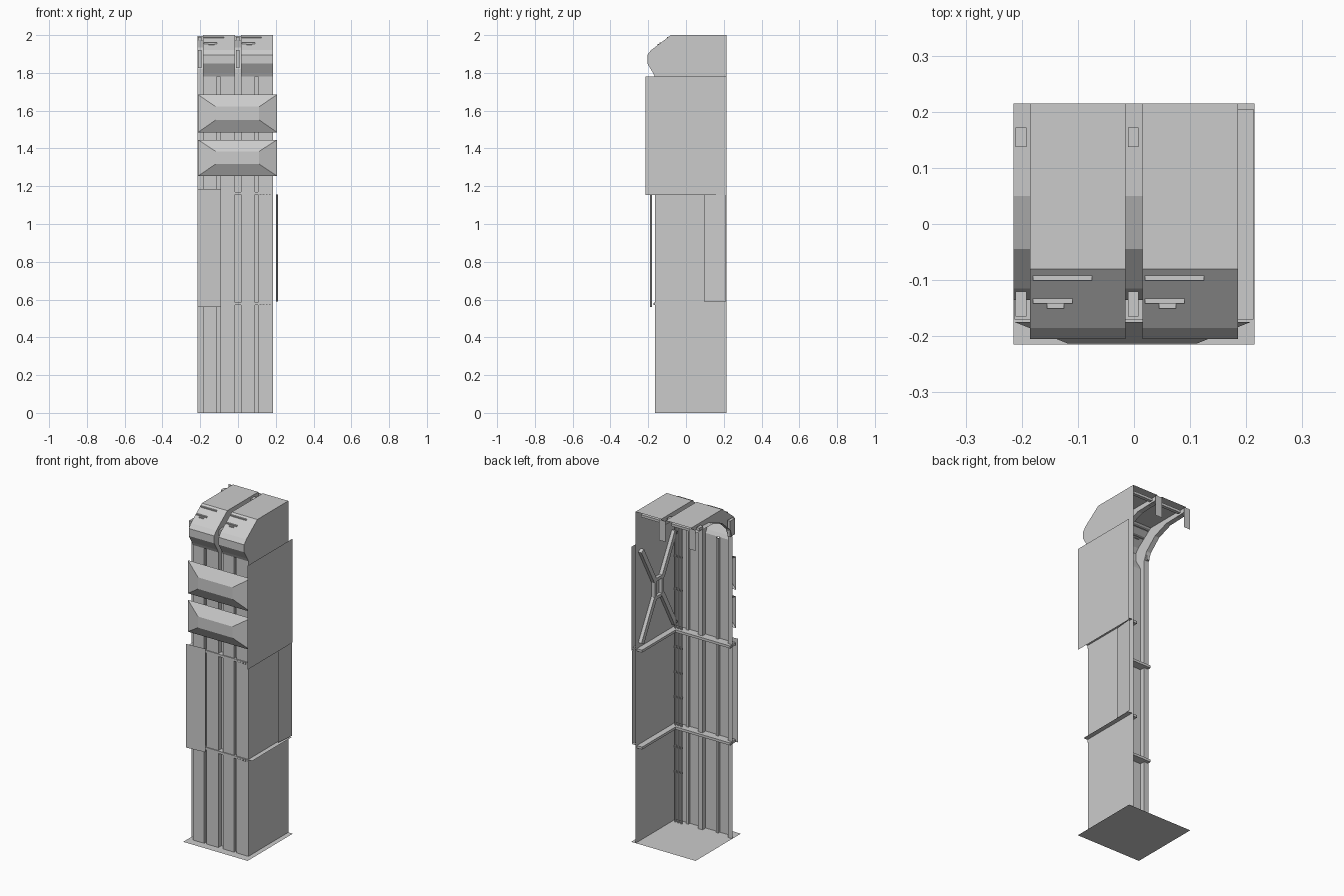
import bpy, bmesh, math
from mathutils import Vector

if "Cube" in bpy.data.objects:
    bpy.data.objects.remove(bpy.data.objects["Cube"])

def make(name, verts, faces):
    me = bpy.data.meshes.new(name)
    me.from_pydata(verts, [], faces)
    me.update()
    ob = bpy.data.objects.new(name, me)
    bpy.context.collection.objects.link(ob)
    return ob

def sheet(name, pts):
    # one flat polygon
    return make(name, pts, [tuple(range(len(pts)))])

def sweep(name, a, b):
    # surface between two matching open polylines
    n = len(a)
    return make(name, list(a) + list(b), [(i, i + 1, n + i + 1, n + i) for i in range(n - 1)])

def box(name, x0, x1, y0, y1, z0, z1):
    v = [(x, y, z) for z in (z0, z1) for x, y in ((x0, y0), (x1, y0), (x1, y1), (x0, y1))]
    return make(name, v, [(3, 2, 1, 0), (4, 5, 6, 7)] +
                [(i, (i + 1) % 4, 4 + (i + 1) % 4, 4 + i) for i in range(4)])

def side_beam(name, p, q, w, x0, x1):
    # flat bar in the y-z plane from p to q
    p, q = Vector(p), Vector(q)
    d = (q - p).normalized() * w / 2
    n = Vector((-d.y, d.x))
    ring = [p + n, q + n, q - n, p - n]
    v = [(x, c.x, c.y) for x in (x0, x1) for c in ring]
    return make(name, v, [(3, 2, 1, 0), (4, 5, 6, 7)] +
                [(i, (i + 1) % 4, 4 + (i + 1) % 4, 4 + i) for i in range(4)])

def pipe(name, x, y, r, z0, z1):
    bpy.ops.mesh.primitive_cylinder_add(vertices=8, radius=r, depth=z1 - z0,
                                        location=(x, y, (z0 + z1) / 2))
    bpy.context.object.name = name

# base plate
sheet("base_plate", [(-.215, -.215, 0), (.215, -.215, 0), (.215, .215, 0), (-.215, .215, 0)])

# front wall with recessed vertical channels
WIDE, NARROW, FACE = -.135, -.15, -.165
plan = [(-.215, WIDE), (-.185, WIDE), (-.185, FACE), (-.11, FACE), (-.11, NARROW), (-.095, NARROW),
        (-.095, FACE), (-.015, FACE), (-.015, WIDE), (.015, WIDE), (.015, FACE), (.09, FACE),
        (.09, NARROW), (.105, NARROW), (.105, FACE), (.185, FACE)]
sweep("front_wall", [(x, y, 0) for x, y in plan], [(x, y, 1.78) for x, y in plan])

# overhanging head profile and the inner channel arch (y, z)
head = [(-.165, 1.78), (-.175, 1.80), (-.205, 1.85), (-.205, 1.895), (-.185, 1.92), (-.08, 2.0), (.215, 2.0)]
arch = [(WIDE, 1.78), (WIDE, 1.82), (-.115, 1.87), (-.045, 1.935), (.05, 1.97), (.215, 1.975)]

# right wall
sheet("right_wall", [(.185, -.165, 0), (.185, .215, 0)] + [(.185, y, z) for y, z in reversed(head)])

# head panels, trim and side cheeks
for x0, x1 in ((-.185, -.015), (.015, .185)):
    sweep("head_panel", [(x0, y, z) for y, z in head], [(x1, y, z) for y, z in head])
    for zz, a, b in ((1.957, .005, .075), (1.988, .005, .11), (1.95, .03, .06)):
        yy = -.185 + (zz - 1.92) / .08 * .105
        box("head_slot_trim", x0 + a, x0 + b, yy - .005, yy + .005, zz - .003, zz + .003)
    box("roof_inner_rail", x0 + .02, x1 - .02, .175, .195, 1.965, 1.98)
for x in (-.185, -.015, .015):
    sheet("head_cheek", [(x, y, z) for y, z in head + arch[::-1]])

# arched channels with clips and rear drop plates
for x0, x1 in ((-.215, -.185), (-.015, .015)):
    sweep("channel_arch", [(x0, y, z) for y, z in arch], [(x1, y, z) for y, z in arch])
    box("front_clip", x0 + .004, x0 + .023, -.165, -.12, 1.825, 1.92)
    box("roof_clip", x0 + .004, x0 + .023, .137, .172, 1.97, 1.99)
    sheet("rear_drop_plate", [(x0, .215, 1.87), (x1 + .015, .215, 1.87), (x1 + .015, .215, 1.995), (x0, .215, 1.995)])

# two faceted signs on the front
for zc, h in ((1.585, .1), (1.35, .096)):
    o = [(-.212, -.175, zc - h), (.207, -.175, zc - h), (.207, -.175, zc + h), (-.212, -.175, zc + h)]
    i = [(-.118, -.213, zc - h * .34), (.112, -.213, zc - h * .34),
         (.112, -.213, zc + h * .36), (-.118, -.213, zc + h * .36)]
    make("front_sign", o + i, [(4, 5, 6, 7)] + [(k, (k + 1) % 4, 4 + (k + 1) % 4, 4 + k) for k in range(4)])

# flat hanging boards
sheet("upper_side_board", [(.214, -.215, 1.153), (.214, .215, 1.153), (.214, .215, 1.78), (.214, -.215, 1.78)])
sheet("lower_side_board", [(.2, .095, .59), (.211, .213, .59), (.211, .213, 1.155), (.2, .095, 1.155)])
sheet("front_board", [(-.215, -.19, .56), (-.09, -.18, .56), (-.09, -.18, 1.185), (-.215, -.19, 1.185)])

# ledges around the front and right walls
for z in (.585, 1.17):
    box("front_ledge", -.213, .185, -.17, -.115, z - .015, z)
    box("side_ledge", .15, .185, -.115, .205, z - .015, z)
    sheet("side_walkway", [(.185, -.17, z), (.213, -.17, z), (.213, .205, z), (.185, .205, z)])
    for k in range(4):
        box("ledge_bracket", .115 + k * .016, .124 + k * .016, -.173, -.165, z - .013, z - .002)

# diagonal bracing inside the upper right wall
for sy, sz in ((1, 1), (1, -1), (-1, 1), (-1, -1)):
    side_beam("brace_arm", (.02 + sy * .035, 1.475 + sz * .05), (.02 + sy * .16, 1.475 + sz * .28), .028, .163, .184)
for s in (-1, 1):
    side_beam("brace_hub_side", (.02 + s * .035, 1.41), (.02 + s * .035, 1.54), .018, .163, .184)
    side_beam("brace_hub_bar", (-.015, 1.475 + s * .055), (.055, 1.475 + s * .055), .018, .164, .183)

# service pipes with collars in the front right corner
for x in (.125, .145, .165):
    pipe("service_pipe", x, -.135, .005, 0, 1.9)
    for z in (.3, .45, .75, .9, 1.05, 1.4, 1.6):
        pipe("pipe_collar", x, -.135, .008, z, z + .012)
